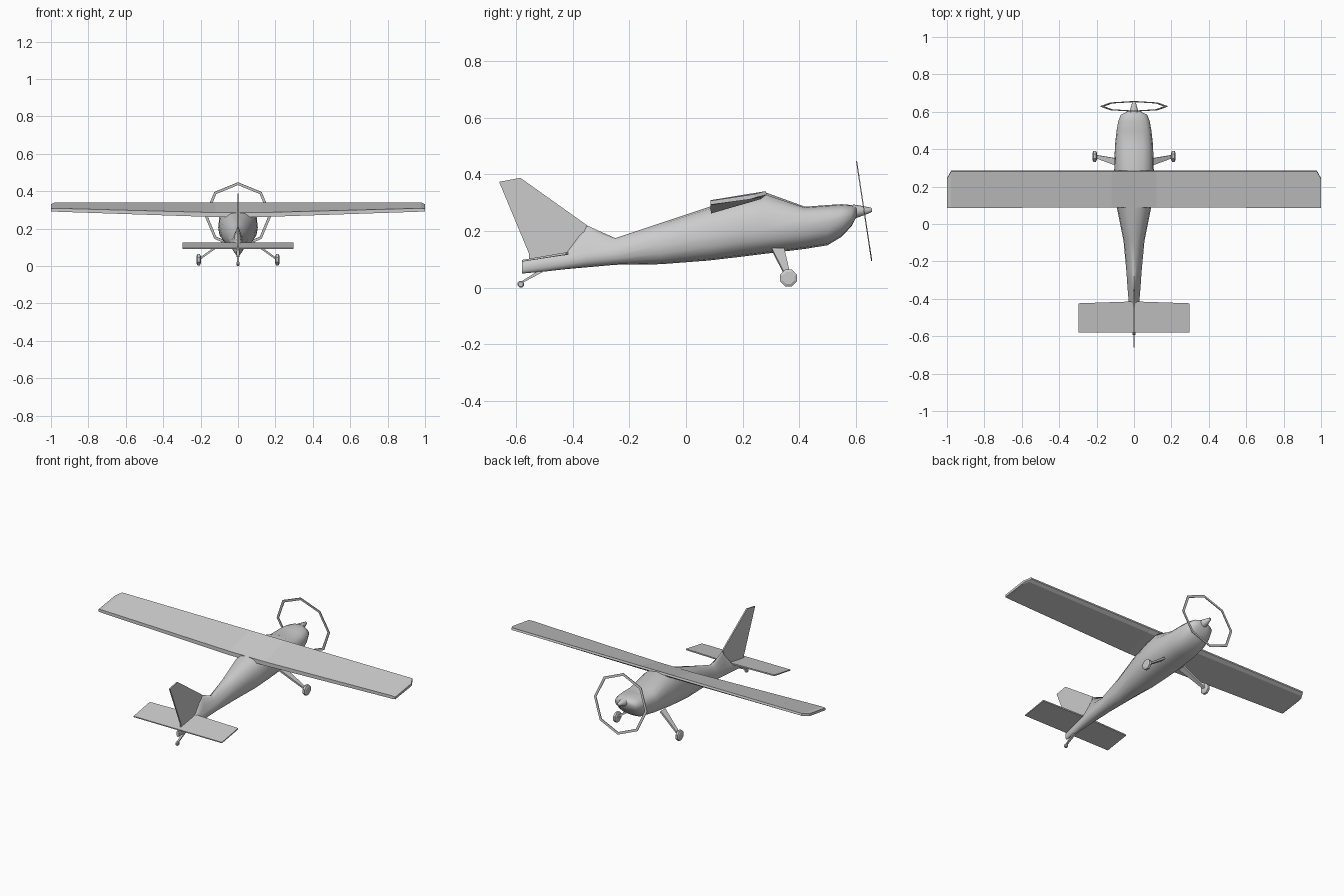
import bpy, bmesh
from math import sin, cos, pi, radians
from mathutils import Vector

if "Cube" in bpy.data.objects:
    bpy.data.objects.remove(bpy.data.objects["Cube"])


def finish(name, bm, smooth=False):
    bmesh.ops.recalc_face_normals(bm, faces=bm.faces)
    me = bpy.data.meshes.new(name)
    bm.to_mesh(me)
    bm.free()
    ob = bpy.data.objects.new(name, me)
    bpy.context.collection.objects.link(ob)
    if smooth:
        bpy.ops.object.select_all(action='DESELECT')
        bpy.context.view_layer.objects.active = ob
        ob.select_set(True)
        bpy.ops.object.shade_smooth_by_angle(angle=radians(50))
    return ob


def loft(name, rings, smooth=False, closed=False):
    bm = bmesh.new()
    loops = [[bm.verts.new(p) for p in r] for r in rings]
    pairs = list(zip(loops, loops[1:])) + ([(loops[-1], loops[0])] if closed else [])
    for a, b in pairs:
        n = len(a)
        for i in range(n):
            bm.faces.new((a[i], a[(i + 1) % n], b[(i + 1) % n], b[i]))
    if not closed:
        bm.faces.new(loops[0])
        bm.faces.new(loops[-1])
    return finish(name, bm, smooth)


def bar(name, a, b, size_a, size_b):
    # tapered bar, sizes are (half width along y, half thickness)
    a, b = Vector(a), Vector(b)
    u = Vector((0, 1, 0)) if abs(a.x - b.x) > 0.01 else Vector((1, 0, 0))
    v = (b - a).cross(u).normalized()
    ring = lambda c, s: [c + u * s[0] * i + v * s[1] * j
                         for i, j in ((-1, -1), (1, -1), (1, 1), (-1, 1))]
    return loft(name, [ring(a, size_a), ring(b, size_b)])


def wheel(name, x, y, z, r, w):
    ring = lambda dx, q: [(x + dx, y + q * cos(pi * (i + .5) / 4), z + q * sin(pi * (i + .5) / 4))
                          for i in range(8)]
    return loft(name, [ring(-w, r * .7), ring(-w * .6, r), ring(w * .6, r), ring(w, r * .7)])


# Fuselage: y, bottom, widest height, top, half width, upper squareness
sections = [
    (-0.58, .050, .070, .092, .008, 2), (-0.50, .057, .085, .110, .018, 2),
    (-0.42, .066, .095, .126, .028, 2), (-0.35, .072, .110, .220, .034, 1.0),
    (-0.25, .081, .120, .175, .041, 1.6), (-0.09, .083, .150, .228, .056, 2),
    (0.08, .096, .180, .285, .090, 2.3), (0.20, .110, .200, .314, .103, 2.5),
    (0.28, .120, .205, .337, .106, 2.5), (0.42, .137, .220, .286, .102, 2.7),
    (0.50, .150, .232, .292, .093, 2.6), (0.55, .180, .245, .295, .084, 2.3),
    (0.585, .218, .255, .292, .070, 2), (0.602, .250, .267, .285, .032, 2)]


def section(y, bot, mid, top, w, e, n=16):
    pts = []
    for i in range(n):
        c, s = cos(2 * pi * i / n), sin(2 * pi * i / n)
        p = e if s > 0 else 2.3
        x = w * (abs(c) ** (2 / p)) * (1 if c > 0 else -1)
        h = abs(s) ** (2 / p)
        pts.append((x, y, mid + (top - mid) * h if s > 0 else mid - (mid - bot) * h))
    return pts


loft("fuselage", [section(*s) for s in sections], smooth=True)

# Spinner on the nose
loft("spinner", [[(r * cos(pi * i / 4), y, z + r * sin(pi * i / 4)) for i in range(8)]
                 for y, z, r in ((.59, .268, .026), (.61, .270, .021), (.652, .274, .009), (.656, .274, .006))],
     smooth=True)

# Octagonal propeller ring, tilted to follow the engine line
centre, up = Vector((0, .629, .271)), Vector((0, -.15, .989))
fwd = Vector((0, .989, .15))
rings = []
for i in range(8):
    d = Vector((1, 0, 0)) * sin(pi * i / 4) + up * cos(pi * i / 4)
    rings.append([centre + d * r + fwd * f
                  for r, f in ((.164, -.002), (.179, -.002), (.179, .002), (.164, .002))])
loft("propeller_ring", rings, closed=True)


# Wing: six-point section, rising to chamfered tips
def wing_ring(x, y0, y1, te, le, under):
    return [(x, y0, te - .018 - under), (x, y0, te), (x, y1 - .004, le), (x, y1, le - .012),
            (x, y1 - .02, le - .022 - under)]


half = [(.12, .088, .285, .286, .341, .006), (.978, .086, .285, .309, .341, .0),
        (1.0, .086, .245, .307, .330, -.004)]
stations = [(-h[0],) + h[1:] for h in reversed(half)] + half
loft("wing", [wing_ring(*s) for s in stations])

# Tailplane
loft("tailplane", [[(x, -.58, .092), (x, -.58, .098), (x, f, .125), (x, f, .117)]
                   for x, f in ((-.298, -.424), (0, -.414), (.298, -.424))])

# Fin
outline = [(-.555, .10), (-.555, .122), (-.66, .374), (-.585, .388), (-.35, .221), (-.40, .10)]
loft("fin", [[(x, y, z) for y, z in outline] for x in (-.004, .004)])

# Main landing gear
for side, s in (("left", -1), ("right", 1)):
    bar(side + "_gear_leg", (s * .07, .325, .135), (s * .208, .362, .036), (.022, .006), (.008, .005))
    wheel(side + "_wheel", s * .21, .362, .034, .032, .011)

# Tail wheel
bar("tail_strut", (0, -.51, .06), (0, -.584, .017), (.007, .006), (.005, .003))
wheel("tail_wheel", 0, -.583, .0125, .0125, .008)
